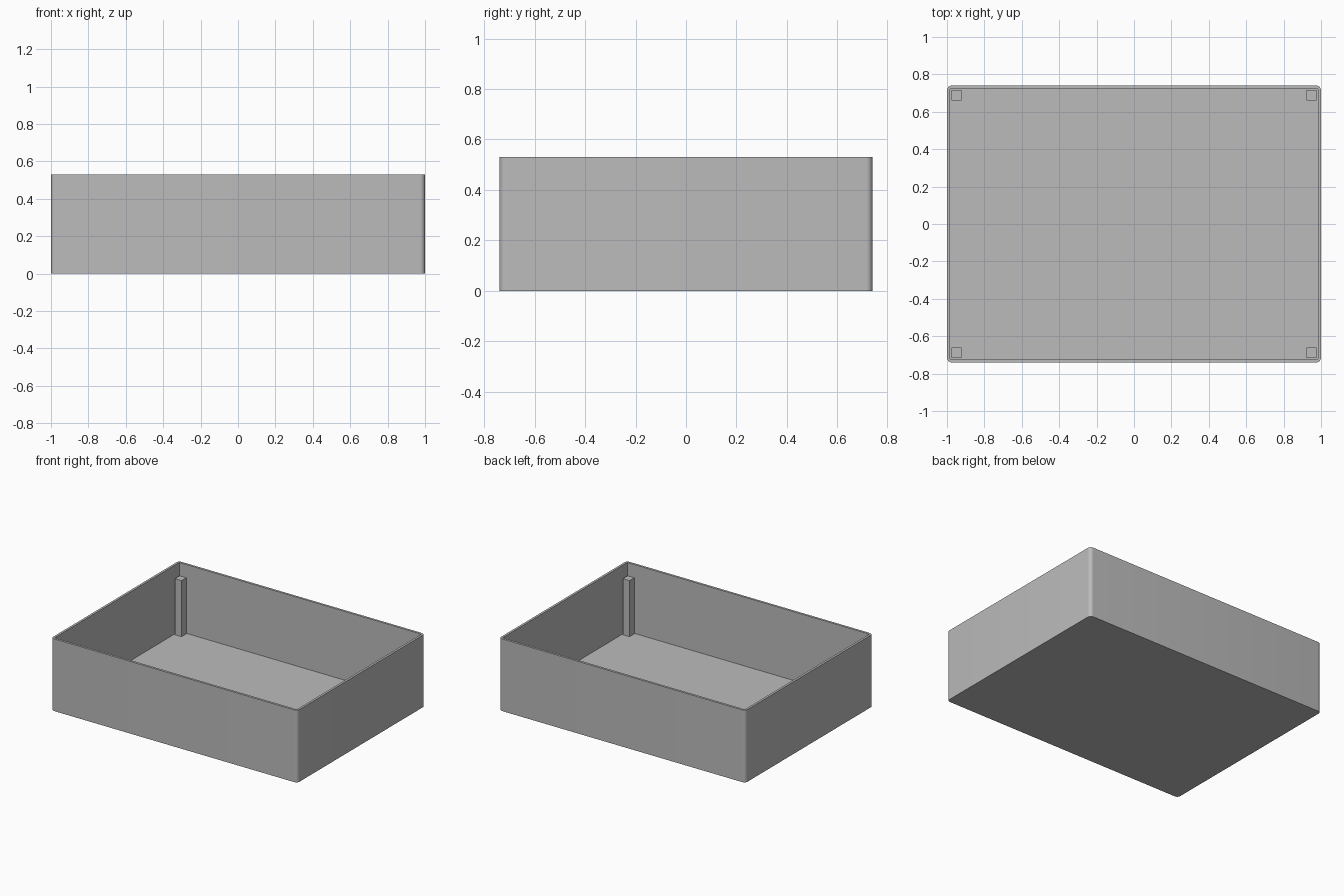
import bpy
import bmesh
from mathutils import Matrix, Vector

if "Cube" in bpy.data.objects:
    bpy.data.objects.remove(bpy.data.objects["Cube"], do_unlink=True)

LENGTH, DEPTH, HEIGHT = 2.0, 1.48, 0.53
WALL, FLOOR, RADIUS = 0.024, 0.025, 0.026
POST, POST_TOP = 0.055, 0.437

grey = bpy.data.materials.new("plain grey")
grey.use_nodes = True
colour = (0.5, 0.5, 0.5, 1)
grey.diffuse_color = colour
grey.node_tree.nodes["Principled BSDF"].inputs["Base Color"].default_value = colour


def add_box(bm, size, centre):
    matrix = Matrix.Translation(centre) @ Matrix.Diagonal((*size, 1))
    return bmesh.ops.create_cube(bm, size=1, matrix=matrix)["verts"]


def make_object(name, bm):
    mesh = bpy.data.meshes.new(name)
    bm.to_mesh(mesh)
    bm.free()
    mesh.materials.append(grey)
    obj = bpy.data.objects.new(name, mesh)
    bpy.context.collection.objects.link(obj)
    return obj


# Tray: a box whose top is inset to the wall thickness and pushed down to the floor
bm = bmesh.new()
add_box(bm, (LENGTH, DEPTH, HEIGHT), (0, 0, HEIGHT / 2))
top = max(bm.faces, key=lambda f: f.calc_center_median().z)
corners = [e for e in bm.edges if abs(e.verts[0].co.z - e.verts[1].co.z) > 0.1]
bmesh.ops.inset_region(bm, faces=[top], thickness=WALL)
cavity = bmesh.ops.extrude_discrete_faces(bm, faces=[top])["faces"][0]
bmesh.ops.translate(bm, verts=cavity.verts, vec=Vector((0, 0, FLOOR - HEIGHT)))
# Only the outer upright corners are rounded
bmesh.ops.bevel(bm, geom=corners, offset=RADIUS, segments=8, profile=0.5,
                affect='EDGES')
bmesh.ops.recalc_face_normals(bm, faces=bm.faces)
tray = make_object("tray", bm)
bpy.context.view_layer.objects.active = tray
tray.select_set(True)
bpy.ops.object.shade_smooth_by_angle()

# Square posts in the four inner corners
for side_y, row in ((-1, "front"), (1, "back")):
    for side_x, side in ((-1, "right"), (1, "left")):
        bm = bmesh.new()
        add_box(bm, (POST, POST, POST_TOP - FLOOR),
                (side_x * (LENGTH / 2 - WALL - POST / 2),
                 side_y * (DEPTH / 2 - WALL - POST / 2),
                 (POST_TOP + FLOOR) / 2))
        make_object(f"{row}_{side}_post", bm)
